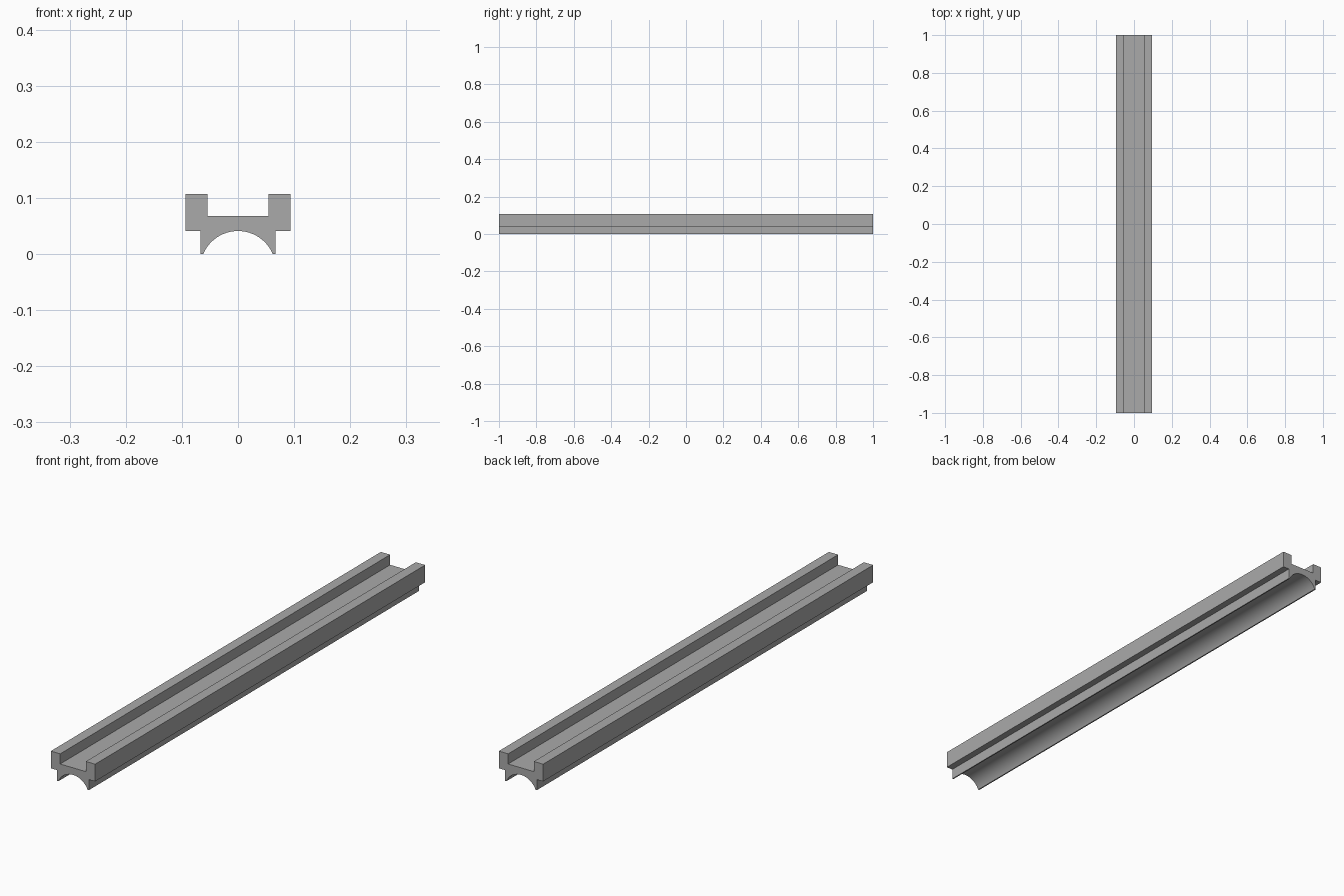
import bpy
import bmesh
import math

cube = bpy.data.objects.get("Cube")
if cube:
    bpy.data.objects.remove(cube, do_unlink=True)

LENGTH = 2.0
ARCH_HALF, ARCH_RISE, ARCH_STEPS = 0.062, 0.041, 32

# Plain grey material
grey = bpy.data.materials.new("plain_grey")
grey.use_nodes = True
colour = (0.4, 0.4, 0.4, 1)
grey.diffuse_color = colour
grey.node_tree.nodes["Principled BSDF"].inputs["Base Color"].default_value = colour

# Right half of the section: channel floor, side rail, foot
half = [(0.0545, 0.068), (0.0545, 0.107), (0.094, 0.107),
        (0.094, 0.041), (0.067, 0.041), (0.067, 0.0)]

# Round arch on the underside, from +x to -x
radius = (ARCH_HALF ** 2 + ARCH_RISE ** 2) / (2 * ARCH_RISE)
sweep = math.asin(ARCH_HALF / radius)
arch = []
for i in range(ARCH_STEPS + 1):
    a = sweep * (1 - 2 * i / ARCH_STEPS)
    arch.append((radius * math.sin(a), ARCH_RISE - radius + radius * math.cos(a)))

profile = half + arch + [(-x, z) for x, z in reversed(half)]

# Extrude the section along the length
bm = bmesh.new()
front = bm.faces.new([bm.verts.new((x, -LENGTH / 2, z)) for x, z in profile])
result = bmesh.ops.extrude_face_region(bm, geom=[front], use_keep_orig=True)
back_verts = [v for v in result["geom"] if isinstance(v, bmesh.types.BMVert)]
bmesh.ops.translate(bm, verts=back_verts, vec=(0, LENGTH, 0))
bmesh.ops.recalc_face_normals(bm, faces=bm.faces)

mesh = bpy.data.meshes.new("channel_rail")
bm.to_mesh(mesh)
bm.free()
mesh.materials.append(grey)
rail = bpy.data.objects.new("channel_rail", mesh)
bpy.context.collection.objects.link(rail)

# Smooth the arch, keep the corners crisp
bpy.context.view_layer.objects.active = rail
rail.select_set(True)
bpy.ops.object.shade_smooth_by_angle(angle=math.radians(25))
